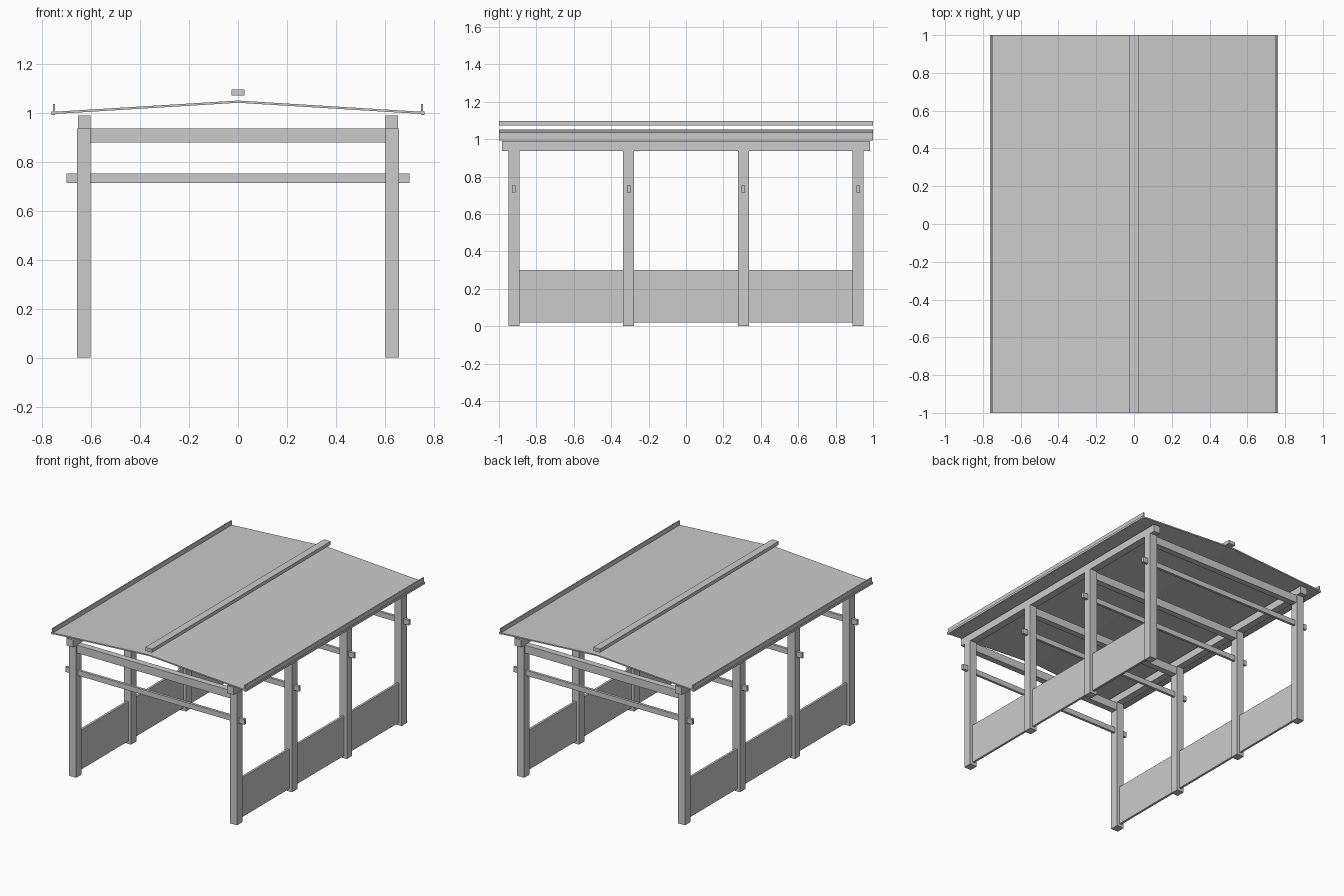
import bpy, bmesh

if "Cube" in bpy.data.objects:
    bpy.data.objects.remove(bpy.data.objects["Cube"])

POST_Y = [-0.92, -0.307, 0.307, 0.92]


def prism(name, profile, y0, y1):
    """Extrude an x-z outline along y."""
    bm = bmesh.new()
    face = bm.faces.new([bm.verts.new((x, y0, z)) for x, z in profile])
    ext = bmesh.ops.extrude_face_region(bm, geom=[face])
    verts = [v for v in ext["geom"] if isinstance(v, bmesh.types.BMVert)]
    bmesh.ops.translate(bm, verts=verts, vec=(0, y1 - y0, 0))
    bmesh.ops.recalc_face_normals(bm, faces=bm.faces)
    mesh = bpy.data.meshes.new(name)
    bm.to_mesh(mesh)
    bm.free()
    obj = bpy.data.objects.new(name, mesh)
    bpy.context.collection.objects.link(obj)
    return obj


def box(name, x0, x1, y0, y1, z0, z1):
    return prism(name, [(x0, z0), (x1, z0), (x1, z1), (x0, z1)], y0, y1)


def pair(name, x0, x1, y0, y1, z0, z1):
    """Same box on the right and left side."""
    box(name + "_right", x0, x1, y0, y1, z0, z1)
    box(name + "_left", -x1, -x0, y0, y1, z0, z1)


# Four frames: posts, top cross beam and protruding tie beam
for i, y in enumerate(POST_Y, 1):
    pair(f"post_{i}", 0.602, 0.658, y - 0.03, y + 0.03, 0, 0.936)
    box(f"cross_beam_{i}", -0.602, 0.602, y - 0.022, y + 0.022, 0.88, 0.936)
    box(f"tie_beam_{i}", -0.7, 0.7, y - 0.009, y + 0.009, 0.715, 0.752)

# Low wall panels between the posts
for i, (a, b) in enumerate(zip(POST_Y, POST_Y[1:]), 1):
    pair(f"wall_panel_{i}", 0.622, 0.638, a + 0.03, b - 0.03, 0.02, 0.3)

# Wall plates carried by the posts
pair("wall_plate", 0.602, 0.655, -0.985, 0.985, 0.936, 0.989)

# Shallow gabled roof sheet
prism("roof", [(-0.755, 0.996), (0, 1.042), (0.755, 0.996),
               (0.756, 1.005), (0, 1.051), (-0.756, 1.005)], -1, 1)

# Eave rails, upright eave boards and raised ridge cap
pair("eave_rail", 0.749, 0.763, -1, 1, 0.992, 1.007)
pair("eave_board", 0.748, 0.757, -1, 1, 1.0, 1.036)
box("ridge_cap", -0.026, 0.026, -1, 1, 1.072, 1.097)
